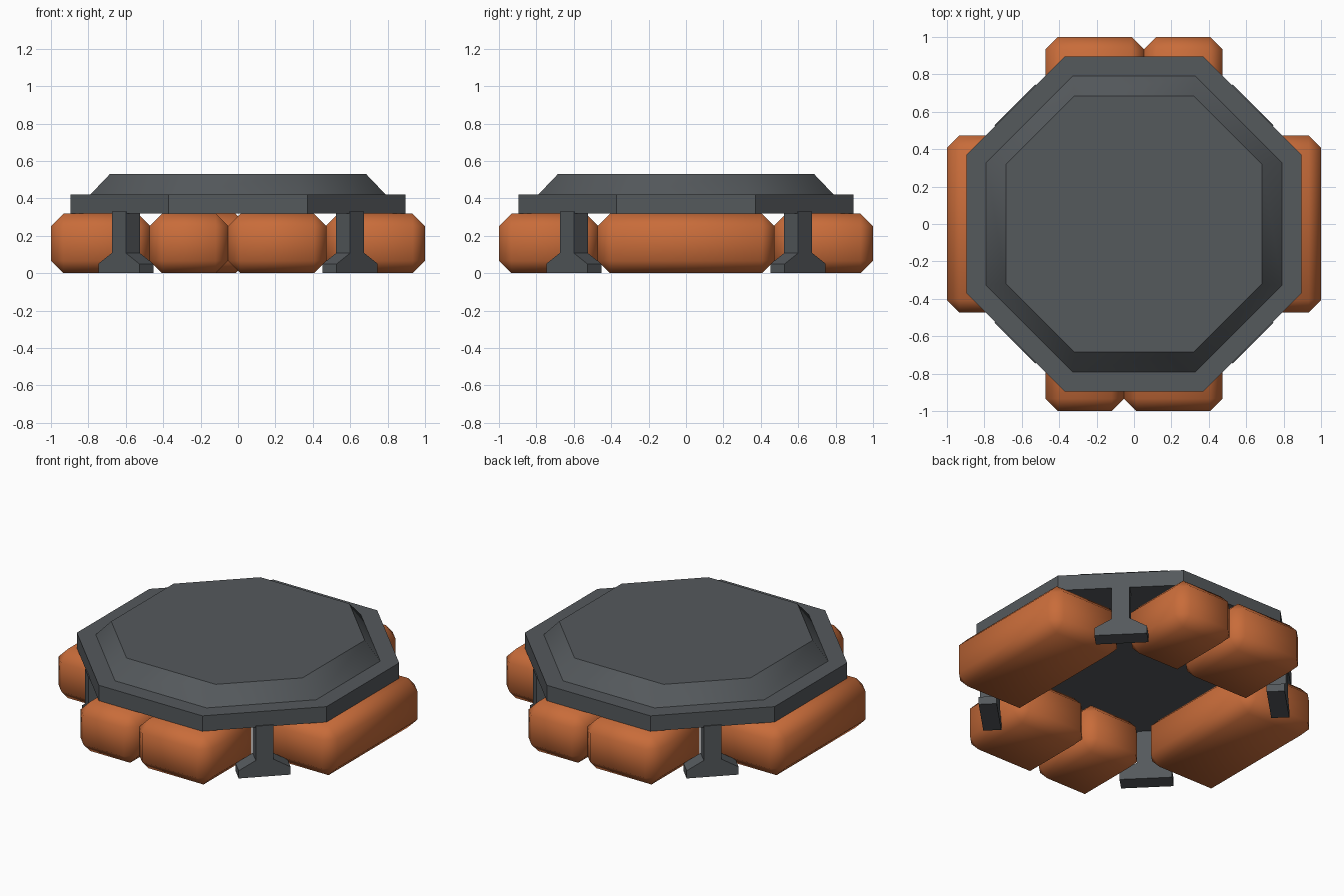
import bpy, bmesh, math
from mathutils import Matrix

if "Cube" in bpy.data.objects:
    bpy.data.objects.remove(bpy.data.objects["Cube"])


def material(name, color):
    m = bpy.data.materials.new(name)
    m.diffuse_color = (*color, 1)
    m.use_nodes = True
    m.node_tree.nodes["Principled BSDF"].inputs["Base Color"].default_value = m.diffuse_color
    return m


GREY = material("dark grey metal", (0.09, 0.10, 0.108))
ORANGE = material("burnt orange cloth", (0.58, 0.15, 0.042))


def finish(name, bm, mat, smooth_angle=None):
    bmesh.ops.recalc_face_normals(bm, faces=bm.faces)
    me = bpy.data.meshes.new(name)
    bm.to_mesh(me)
    bm.free()
    me.materials.append(mat)
    ob = bpy.data.objects.new(name, me)
    bpy.context.collection.objects.link(ob)
    if smooth_angle:
        bpy.ops.object.select_all(action='DESELECT')
        ob.select_set(True)
        bpy.context.view_layer.objects.active = ob
        bpy.ops.object.shade_smooth_by_angle(angle=math.radians(smooth_angle))
    return ob


def octagon(a, c):
    # a = distance to the flat sides, c = half length of those sides
    return [(a, -c), (a, c), (c, a), (-c, a), (-a, c), (-a, -c), (-c, -a), (c, -a)]


def frustum(name, low, high, z0, z1, smooth_angle=None):
    bm = bmesh.new()
    lo = [bm.verts.new((x, y, z0)) for x, y in octagon(*low)]
    hi = [bm.verts.new((x, y, z1)) for x, y in octagon(*high)]
    bm.faces.new(lo)
    bm.faces.new(hi)
    for i in range(8):
        j = (i + 1) % 8
        bm.faces.new((lo[i], lo[j], hi[j], hi[i]))
    return finish(name, bm, GREY, smooth_angle)


# Octagonal roof slab and its sloped cap
frustum("roof_slab", (0.895, 0.371), (0.895, 0.371), 0.32, 0.42)
frustum("roof_cap", (0.79, 0.328), (0.685, 0.319), 0.42, 0.53, 38)


# Padded bags: chamfered boxes, softly shaded
def bag(name, x0, x1, y0, y1, turn=0):
    bm = bmesh.new()
    bmesh.ops.create_cube(bm, size=1)
    bm.transform(Matrix.Translation(((x0 + x1) / 2, (y0 + y1) / 2, 0.159))
                 @ Matrix.Diagonal((x1 - x0, y1 - y0, 0.318, 1)))
    bmesh.ops.bevel(bm, geom=list(bm.edges), offset=0.066, segments=1,
                    affect='EDGES', profile=0.5)
    bm.transform(Matrix.Rotation(turn, 4, 'Z'))
    finish(name, bm, ORANGE, 80)


for side, turn in (("front_right", 0), ("back_left", math.pi)):
    bag(side + "_long_bag", 0.47, 1.0, -0.473, 0.473, turn)
    bag(side + "_short_bag", -0.473, -0.053, -1.0, -0.47, turn)
    bag(side + "_medium_bag", -0.053, 0.473, -1.0, -0.47, turn)

# Four diagonal posts with flared feet: half profile mirrored, then extruded
half = [(0.155, 0), (0.155, 0.05), (0.053, 0.108), (0.053, 0.33)]
profile = half + [(-x, z) for x, z in reversed(half)]
for i in range(4):
    bm = bmesh.new()
    r = 0.6 * math.sqrt(2)
    face = bm.faces.new([bm.verts.new((r - 0.053, y, z)) for y, z in profile])
    ext = bmesh.ops.extrude_face_region(bm, geom=[face])
    bmesh.ops.translate(bm, vec=(0.106, 0, 0),
                        verts=[g for g in ext["geom"] if isinstance(g, bmesh.types.BMVert)])
    bm.transform(Matrix.Rotation(math.radians(45 + 90 * i), 4, 'Z'))
    finish(f"post_{i + 1}", bm, GREY)
